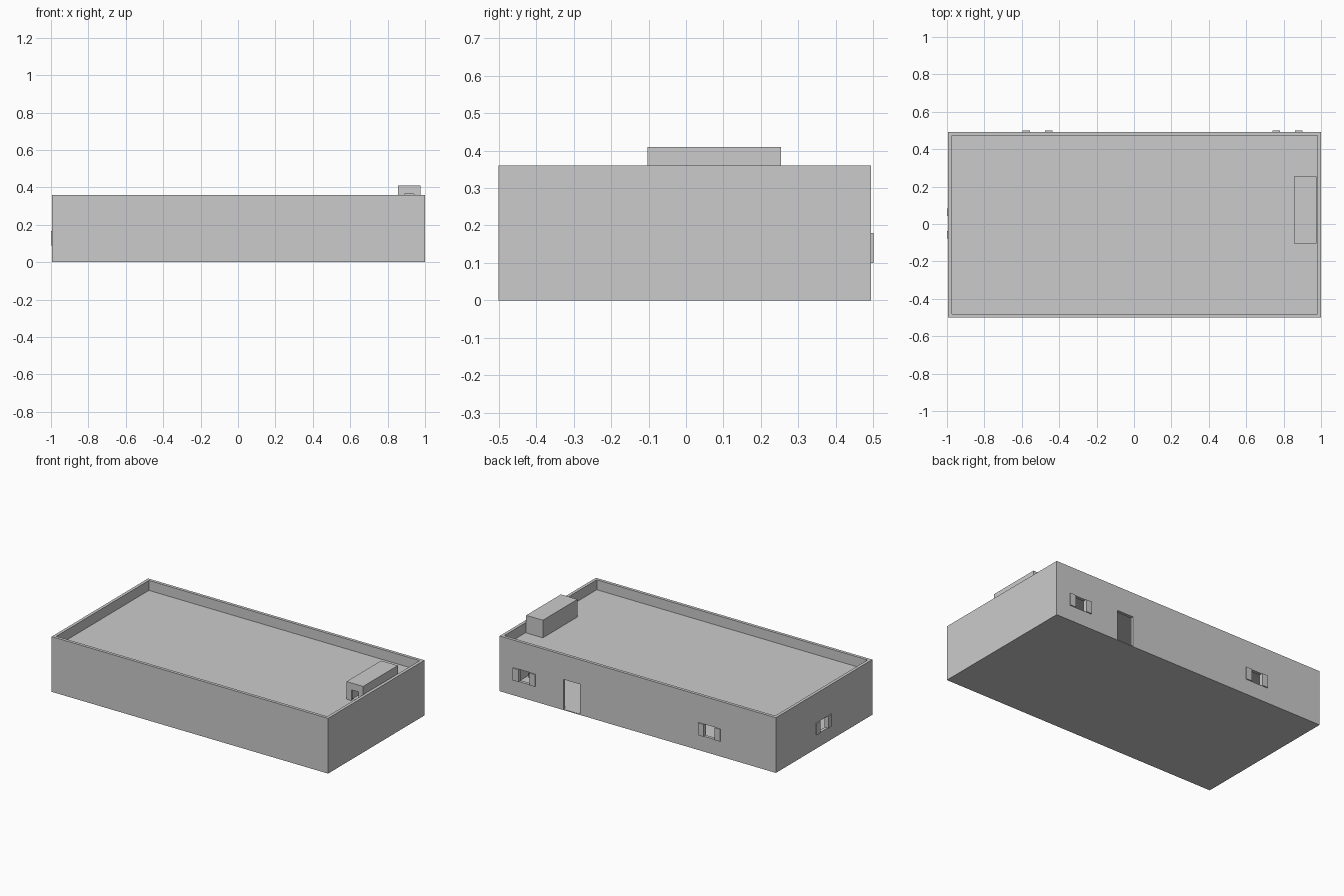
import bpy

if "Cube" in bpy.data.objects:
    bpy.data.objects.remove(bpy.data.objects["Cube"])


def box(name, x, y, z):
    """Box from (min, max) ranges on each axis."""
    bpy.ops.mesh.primitive_cube_add(size=1)
    o = bpy.context.object
    o.name = name
    for v in o.data.vertices:
        v.co = [r[0] if c < 0 else r[1] for c, r in zip(v.co, (x, y, z))]
    return o


def cut(target, x, y, z):
    """Subtract a box from the target."""
    cutter = box("cutter", x, y, z)
    mod = target.modifiers.new("cut", 'BOOLEAN')
    mod.operation = 'DIFFERENCE'
    mod.solver = 'EXACT'
    mod.object = cutter
    bpy.context.view_layer.objects.active = target
    bpy.ops.object.modifier_apply(modifier=mod.name)
    bpy.data.objects.remove(cutter, do_unlink=True)


X0, X1, Y0, Y1 = -0.994, 1.0, -0.5, 0.493
T = 0.02                       # wall thickness
FLOOR, CEIL, ROOF, TOP = 0.005, 0.28, 0.295, 0.36
inx, iny = (X0 + T, X1 - T), (Y0 + T, Y1 - T)
SX, SY = (0.855, 0.975), (-0.103, 0.254)   # stair house footprint

# Hollow building with a sunken roof terrace
house = box("house_walls", (X0, X1), (Y0, Y1), (0, TOP))
cut(house, inx, iny, (FLOOR, CEIL))
cut(house, inx, iny, (ROOF, TOP + 0.1))

# Stairwell through the roof slab
cut(house, (SX[0] + 0.01, SX[1] - 0.01), (SY[0] + 0.03, SY[1] - 0.01), (CEIL - 0.02, ROOF + 0.02))

# Back door
cut(house, (0.42, 0.54), (Y1 - 0.05, Y1 + 0.05), (FLOOR, 0.2))

# Back windows with a pair of open shutters each
for i, cx in enumerate((-0.515, 0.82)):
    cut(house, (cx - 0.04, cx + 0.04), (Y1 - 0.05, Y1 + 0.05), (0.1, 0.18))
    for side in (-1, 1):
        c = cx + side * 0.06
        box(f"back_shutter_{i}_{'left' if side < 0 else 'right'}",
            (c - 0.02, c + 0.02), (Y1, 0.5), (0.1, 0.18))

# Left window with shutters
cut(house, (X0 - 0.05, X0 + 0.05), (-0.038, 0.042), (0.09, 0.167))
for side in (-1, 1):
    c = 0.002 + side * 0.06
    box(f"side_shutter_{'front' if side < 0 else 'rear'}",
        (-1.0, X0), (c - 0.02, c + 0.02), (0.09, 0.167))

# Stair house on the roof, open below, with a doorway to the terrace
hut = box("stair_house", SX, SY, (ROOF, 0.41))
cut(hut, (SX[0] + 0.01, SX[1] - 0.01), (SY[0] + 0.01, SY[1] - 0.01), (ROOF - 0.1, 0.40))
cut(hut, (0.89, 0.94), (SY[0] - 0.05, SY[0] + 0.05), (ROOF - 0.05, 0.365))

# Stairs climbing toward the terrace doorway
N = 10
run = (SY[1] - SY[0] - 0.04) / N
for i in range(N):
    y = SY[1] - 0.01 - i * run
    z = FLOOR + (i + 1) * (ROOF - FLOOR) / (N + 1)
    box(f"stair_step_{i}", (SX[0] + 0.01, SX[1] - 0.01), (y - run, y),
        (max(FLOOR, z - 0.05), z))
